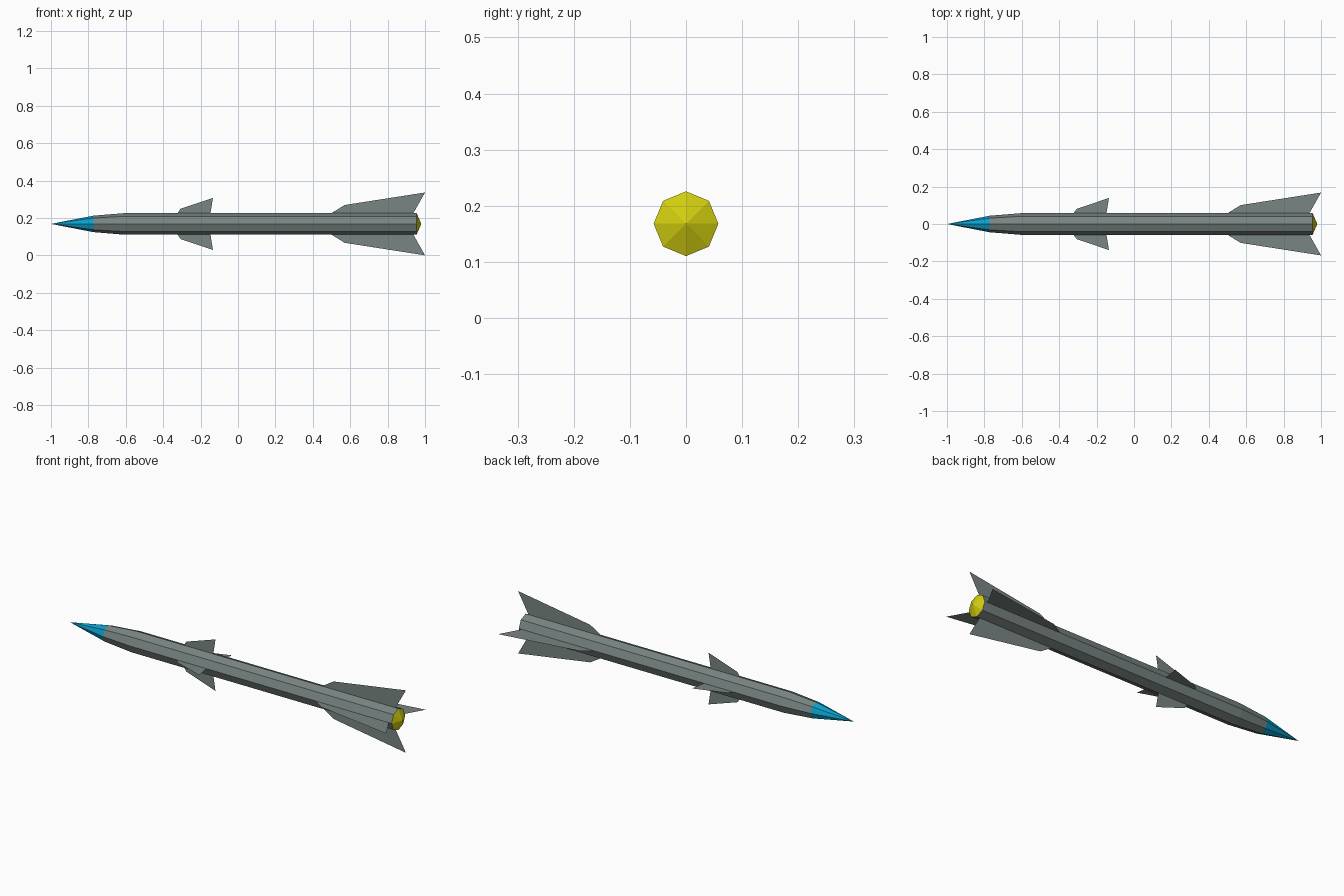
import bpy, bmesh
from math import cos, sin, pi

SIDES = 8
RADIUS = 0.0577
AXIS_Z = 0.168

cube = bpy.data.objects.get("Cube")
if cube:
    bpy.data.objects.remove(cube, do_unlink=True)


def material(name, rgb):
    m = bpy.data.materials.new(name)
    m.use_nodes = True
    m.diffuse_color = (*rgb, 1)
    m.node_tree.nodes["Principled BSDF"].inputs["Base Color"].default_value = (*rgb, 1)
    return m


grey = material("grey_metal", (0.19, 0.235, 0.225))
blue = material("nose_blue", (0.003, 0.35, 0.60))
yellow = material("exhaust_yellow", (0.64, 0.61, 0.005))


def finish(name, bm, mat):
    mesh = bpy.data.meshes.new(name)
    bm.to_mesh(mesh)
    bm.free()
    mesh.materials.append(mat)
    obj = bpy.data.objects.new(name, mesh)
    obj.location.z = AXIS_Z
    bpy.context.collection.objects.link(obj)


def lathe(name, profile, mat):
    """Turn (x, radius) stations into an eight-sided shell along x; radius 0 is a tip."""
    bm = bmesh.new()
    rings = []
    for x, r in profile:
        count = SIDES if r else 1
        ring = [bm.verts.new((x, r * cos(2 * pi * i / SIDES), r * sin(2 * pi * i / SIDES)))
                for i in range(count)]
        rings.append(ring * (SIDES // count))
    for a, b in zip(rings, rings[1:]):
        for i in range(SIDES):
            j = (i + 1) % SIDES
            bm.faces.new(dict.fromkeys((a[i], a[j], b[j], b[i])))
    bmesh.ops.recalc_face_normals(bm, faces=bm.faces)
    finish(name, bm, mat)


def fin_set(name, outline):
    """Four flat sheet fins around the axis, outline given as (x, distance from axis)."""
    for k, place in enumerate(("left", "top", "right", "bottom")):
        c, s = cos(k * pi / 2), sin(k * pi / 2)
        bm = bmesh.new()
        bm.faces.new([bm.verts.new((x, r * c, r * s)) for x, r in outline])
        finish(f"{name}_{place}", bm, grey)


# Fuselage, from nose tip to exhaust
lathe("nose_cone", [(-1, 0), (-0.773, 0.044)], blue)
lathe("body", [(-0.773, 0.044), (-0.607, RADIUS), (0.955, RADIUS)], grey)
lathe("exhaust_cone", [(0.955, RADIUS), (0.98, 0)], yellow)

# Fins
fin_set("forward_fin", [(-0.323, RADIUS), (-0.307, 0.081), (-0.134, 0.139), (-0.147, RADIUS)])
fin_set("tail_fin", [(0.50, RADIUS), (0.57, 0.101), (1, 0.168), (0.938, RADIUS)])
